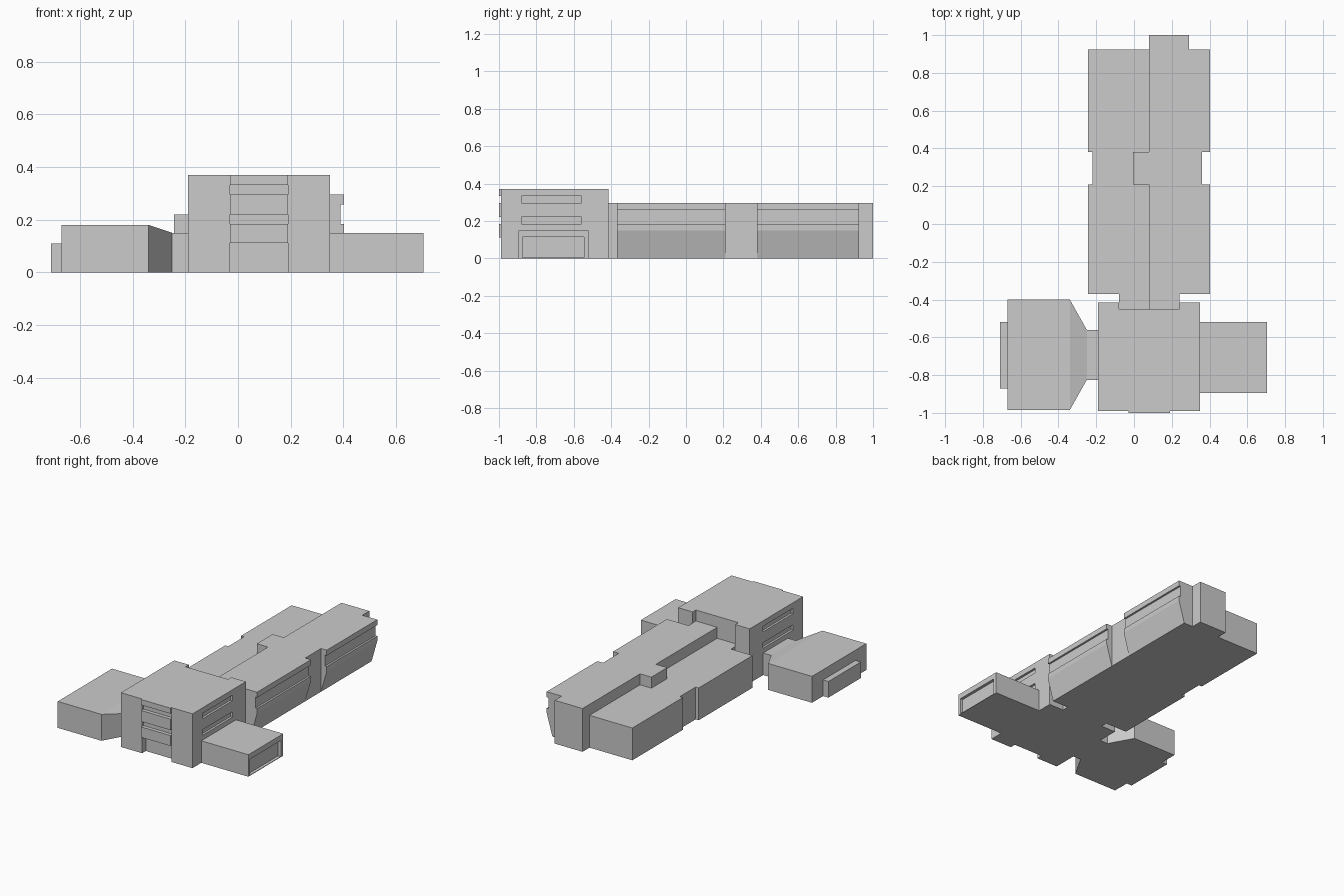
import bpy, bmesh

if "Cube" in bpy.data.objects:
    bpy.data.objects.remove(bpy.data.objects["Cube"])


def prism(name, pts, axis, a, b):
    """Extrude a 2D outline between a and b along y or z."""
    put = {'y': lambda p, t: (p[0], t, p[1]), 'z': lambda p, t: (p[0], p[1], t)}[axis]
    bm = bmesh.new()
    lo = [bm.verts.new(put(p, a)) for p in pts]
    hi = [bm.verts.new(put(p, b)) for p in pts]
    bm.faces.new(lo)
    bm.faces.new(hi)
    for i in range(len(pts)):
        j = (i + 1) % len(pts)
        bm.faces.new((lo[i], lo[j], hi[j], hi[i]))
    return finish(name, bm)


def finish(name, bm):
    bmesh.ops.recalc_face_normals(bm, faces=bm.faces)
    me = bpy.data.meshes.new(name)
    bm.to_mesh(me)
    bm.free()
    ob = bpy.data.objects.new(name, me)
    bpy.context.collection.objects.link(ob)
    return ob


def box(name, x0, x1, y0, y1, z0, z1):
    return prism(name, [(x0, y0), (x1, y0), (x1, y1), (x0, y1)], 'z', z0, z1)


def cut(ob, *bounds):
    """Subtract a box, then remove the cutter."""
    c = box("cutter", *bounds)
    c.hide_render = True
    m = ob.modifiers.new("recess", 'BOOLEAN')
    m.operation, m.solver, m.object = 'DIFFERENCE', 'EXACT', c
    bpy.context.view_layer.objects.active = ob
    bpy.ops.object.modifier_apply(modifier=m.name)
    bpy.data.objects.remove(c)


# Entrance tower with a full-height slot where the link meets it
tower = prism("tower", [(-.19, -.99), (.35, -.99), (.35, -.415), (.24, -.415), (.24, -.45),
                        (-.08, -.45), (-.08, -.415), (-.19, -.415)], 'z', 0, .37)
cut(tower, -.03, .19, -1.1, -.95, -.1, .112)
for z0, z1 in ((.183, .22), (.295, .332)):
    cut(tower, -.03, .19, -1.1, -.975, z0, z1)
    cut(tower, .335, .5, -.88, -.56, z0, z1)
    cut(tower, -.4, -.175, -.88, -.56, z0, z1)
# Front panels between the windows
for i, (z0, z1) in enumerate(((.112, .183), (.22, .295), (.332, .37))):
    box(f"front_panel_{i}", -.03, .19, -1.0, -.98, z0, z1)

# Right wing with a glazed recess in its end
wing = box("right_wing", .35, .705, -.895, -.52, 0, .15)
cut(wing, .685, .8, -.875, -.545, .004, .113)

# Left hall, tapering roof and walls, link and end bay
box("left_hall", -.67, -.34, -.985, -.40, 0, .18)
bm = bmesh.new()
rings = []
for x, y0, y1, h in ((-.34, -.985, -.40, .18), (-.25, -.825, -.56, .15)):
    rings.append([bm.verts.new(p) for p in ((x, y0, 0), (x, y1, 0), (x, y1, h), (x, y0, h))])
for r in rings:
    bm.faces.new(r)
for i in range(4):
    j = (i + 1) % 4
    bm.faces.new((rings[0][i], rings[0][j], rings[1][j], rings[1][i]))
finish("left_hall_taper", bm)
box("left_link", -.25, -.19, -.825, -.56, 0, .15)
box("left_end_bay", -.71, -.67, -.87, -.52, 0, .11)

# Long rear building: low left half, tall right half with banded, undercut facade
facade = [(.08, 0), (.36, 0), (.403, .15), (.403, .183), (.39, .183), (.39, .258),
          (.403, .258), (.403, .295), (.08, .295)]
for n, y0, y1 in (("near", -.37, .21), ("far", .38, .925)):
    box(f"low_block_{n}", -.243, .08, y0, y1, 0, .22)
    prism(f"tall_block_{n}", facade, 'y', y0, y1)

# Recessed middle joint, stair bump and end bay
box("low_joint", -.22, .08, .21, .38, 0, .22)
box("tall_joint", .08, .36, .21, .38, 0, .295)
box("stair_bump", -.005, .08, .21, .38, .22, .295)
box("rear_end_bay", .08, .29, .925, 1.0, 0, .295)

# Link between the tower and the rear building
box("link_low", -.08, .08, -.45, -.37, 0, .22)
box("link_tall", .08, .24, -.45, -.37, 0, .295)
